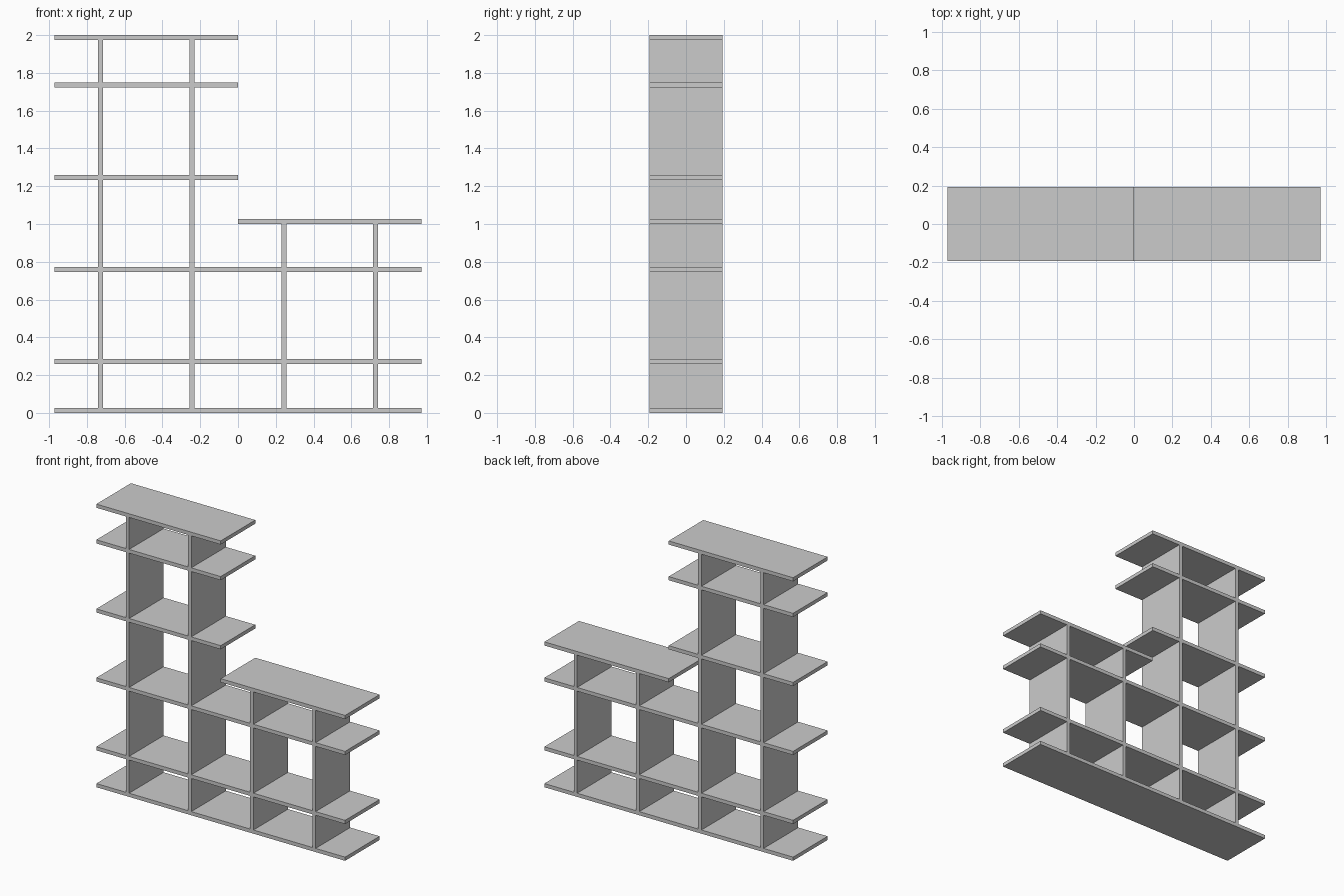
import bpy

cube = bpy.data.objects.get("Cube")
if cube:
    bpy.data.objects.remove(cube, do_unlink=True)

HALF = 0.972    # half the overall width
DEPTH = 0.386
T = 0.026       # board thickness
BAY = HALF / 2  # spacing of the uprights

grey = bpy.data.materials.new("plain grey")
grey.use_nodes = True
colour = (0.6, 0.6, 0.6, 1)
grey.diffuse_color = colour
grey.node_tree.nodes["Principled BSDF"].inputs["Base Color"].default_value = colour


def board(name, x0, x1, z0, z1):
    """Full-depth board spanning x0..x1 and z0..z1."""
    bpy.ops.mesh.primitive_cube_add(size=1, location=((x0 + x1) / 2, 0, (z0 + z1) / 2))
    ob = bpy.context.object
    ob.name = name
    ob.scale = (x1 - x0, DEPTH, z1 - z0)
    bpy.ops.object.transform_apply(location=False, rotation=False, scale=True)
    ob.data.materials.append(grey)


# Shelves: name, left end, right end, underside height
shelves = [
    ("base_shelf", -HALF, HALF, 0),
    ("lower_shelf", -HALF, HALF, 0.26),
    ("middle_shelf", -HALF, HALF, 0.747),
    ("low_top_shelf", 0, HALF, 1.001),
    ("tall_middle_shelf", -HALF, 0, 1.234),
    ("tall_upper_shelf", -HALF, 0, 1.722),
    ("tall_top_shelf", -HALF, 0, 2 - T),
]
for name, x0, x1, z in shelves:
    board(name, x0, x1, z, z + T)

# Uprights: one panel between each pair of neighbouring shelves
for side, columns in (("tall", (-1.5, -0.5)), ("low", (0.5, 1.5))):
    for column in columns:
        x = column * BAY
        levels = [z for _, x0, x1, z in shelves if x0 < x < x1]
        for below, above in zip(levels, levels[1:]):
            board(side + "_upright", x - T / 2, x + T / 2, below + T, above)
